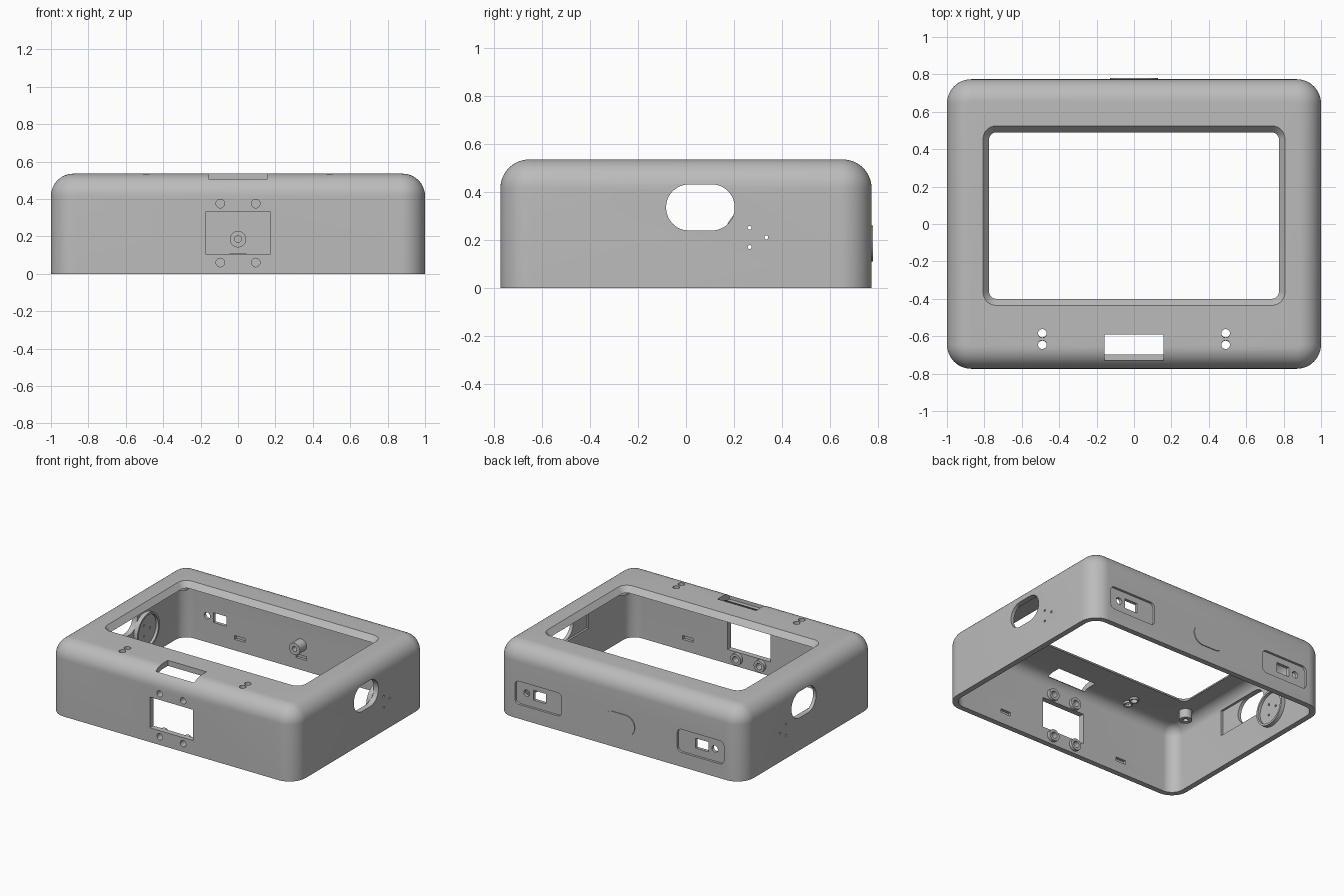
import bpy, bmesh, math
from mathutils import Vector

if "Cube" in bpy.data.objects:
    bpy.data.objects.remove(bpy.data.objects["Cube"], do_unlink=True)

grey = bpy.data.materials.new("light grey plastic")
grey.use_nodes = True
GREY = (0.5, 0.5, 0.5, 1)
grey.diffuse_color = GREY
grey.node_tree.nodes["Principled BSDF"].inputs["Base Color"].default_value = GREY

# Local (u, v, depth) to world, for parts facing each way
AXES = {"top": lambda u, v, w: (u, v, w),
        "front": lambda u, v, w: (u, w, v),
        "side": lambda u, v, w: (w, u, v)}


def ring(cu, cv, hu, hv, r, w, n=12):
    """Rounded rectangle outline; a circle when r equals both halves."""
    pts = []
    for k, (su, sv) in enumerate(((1, 1), (-1, 1), (-1, -1), (1, -1))):
        for i in range(n + 1):
            a = (k + i / n) * math.pi / 2
            pts.append((cu + su * (hu - r) + r * math.cos(a),
                        cv + sv * (hv - r) + r * math.sin(a), w))
    return pts


def loft(name, axis, rings, hollow=False):
    bm = bmesh.new()
    loops = [[bm.verts.new(AXES[axis](*p)) for p in pts] for pts in rings]
    pairs = list(zip(loops, loops[1:]))
    if hollow:
        pairs.append((loops[-1], loops[0]))
    else:
        bm.faces.new(loops[0])
        bm.faces.new(loops[-1])
    for a, b in pairs:
        for i in range(len(a)):
            j = (i + 1) % len(a)
            bm.faces.new((a[i], a[j], b[j], b[i]))
    bmesh.ops.remove_doubles(bm, verts=bm.verts, dist=1e-5)
    bmesh.ops.recalc_face_normals(bm, faces=bm.faces)
    me = bpy.data.meshes.new(name)
    bm.to_mesh(me)
    bm.free()
    me.materials.append(grey)
    ob = bpy.data.objects.new(name, me)
    bpy.context.scene.collection.objects.link(ob)
    return ob


def prism(name, axis, cu, cv, hu, hv, r, w0, w1):
    return loft(name, axis, [ring(cu, cv, hu, hv, r, w) for w in (w0, w1)])


def disc(name, axis, cu, cv, r, w0, w1):
    return prism(name, axis, cu, cv, r, r, r, w0, w1)


def tube(name, axis, cu, cv, r_out, r_in, w0, w1):
    steps = ((r_out, w0), (r_out, w1), (r_in, w1), (r_in, w0))
    return loft(name, axis, [ring(cu, cv, r, r, r, w) for r, w in steps], hollow=True)


def cut(ob, cutters):
    """Subtract the cutters, bake the result and drop the cutters."""
    for c in cutters:
        c.hide_render = True
        m = ob.modifiers.new("cut", 'BOOLEAN')
        m.operation, m.solver, m.object = 'DIFFERENCE', 'EXACT', c
    dg = bpy.context.evaluated_depsgraph_get()
    me = bpy.data.meshes.new_from_object(ob.evaluated_get(dg))
    ob.modifiers.clear()
    ob.data = me
    for c in cutters:
        bpy.data.objects.remove(c, do_unlink=True)


HX, HY, TOP, WALL, FILLET = 1.0, 0.774, 0.535, 0.04, 0.12


def rounded_case(name, inset, base):
    """Box with rounded corners and a filleted top edge."""
    hx, hy, f = HX - inset, HY - inset, FILLET - inset
    r = f + 0.01
    rings = [ring(0, 0, hx, hy, r, base)]
    for i in range(13):
        a = i / 12 * math.pi / 2
        d = f * (1 - math.cos(a))
        rings.append(ring(0, 0, hx - d, hy - d, r - d, TOP - FILLET + f * math.sin(a)))
    return loft(name, "top", rings)


case = rounded_case("case_shell", 0, 0)
cutters = [rounded_case("cavity", WALL, -0.1)]

# Screen window with a chamfered edge
WY = 0.045
cutters.append(loft("window", "top", [
    ring(0, WY, 0.775, 0.445, 0.04, 0.3), ring(0, WY, 0.775, 0.445, 0.04, 0.495),
    ring(0, WY, 0.807, 0.48, 0.07, TOP), ring(0, WY, 0.807, 0.48, 0.07, 0.7)]))

# Top slot and front opening
cutters.append(prism("top_slot", "top", 0, -0.66, 0.157, 0.07, 0, 0.481, 0.7))
cutters.append(prism("front_opening", "front", 0, 0.218, 0.175, 0.113, 0, -0.9, -0.6))

DOTS = ((0.265, 0.25), (0.265, 0.17), (0.335, 0.21))


def dot_cutters(s):
    return [disc("dot", "side", y, z, 0.008, s * 0.85, s * 1.1) for y, z in DOTS]


for s in (-1, 1):
    # Paired holes in the top, screw holes in the front
    for y in (-0.585, -0.645):
        cutters.append(disc("top_hole", "top", s * 0.49, y, 0.023, 0.4, 0.7))
    for z in (0.06, 0.375):
        cutters.append(disc("screw_hole", "front", s * 0.095, z, 0.023, -0.9, -0.6))
    # Oval side openings with a shallow inner recess
    cutters.append(prism("side_oval", "side", 0.06, 0.335, 0.143, 0.096, 0.095, s * 0.8, s * 1.1))
    cutters.append(prism("side_recess", "side", -0.11, 0.335, 0.13, 0.096, 0, s * 0.9, s * 0.975))
    cutters += dot_cutters(s)
    # Rear connector pockets with a port and a jack hole
    cutters.append(prism("rear_pocket", "front", s * 0.66, 0.19, 0.19, 0.085, 0.035, 0.757, 0.9))
    cutters.append(prism("rear_port", "front", s * 0.66, 0.195, 0.052, 0.036, 0, 0.6, 0.9))
    cutters.append(disc("rear_jack", "front", s * 0.765, 0.195, 0.024, 0.6, 0.9))
    # Snap slots inside the front wall
    cutters.append(prism("snap_slot", "front", s * 0.5, 0.095, 0.042, 0.014, 0, -0.755, -0.6))
# Snap slots inside the rear wall
for x in (-0.5, 0, 0.5):
    cutters.append(prism("snap_slot", "front", x, 0.095, 0.042, 0.014, 0, 0.6, 0.755))
cut(case, cutters)

parts = [case]
# Rear boss inside and low raised pad outside
parts.append(tube("rear_boss", "front", 0, 0.185, 0.044, 0.018, 0.655, 0.738))
parts.append(prism("rear_pad", "front", 0, 0.185, 0.127, 0.075, 0.074, 0.76, 0.78))

for s, side in ((-1, "right"), (1, "left")):
    # Round cup on each side wall
    w0, w1 = s * 0.965, s * 0.93
    cup = loft(side + "_cup", "side", [
        ring(0.29, 0.21, r, r, r, w)
        for r, w in ((0.13, w0), (0.13, w1), (0.115, w1), (0.115, s * 0.95))])
    cut(cup, dot_cutters(s))
    parts.append(cup)
    # Collars behind the front screw holes and the top holes
    for z in (0.06, 0.375):
        parts.append(tube(side + "_screw_collar", "front", s * 0.095, z, 0.042, 0.023, -0.737, -0.71))
    for y in (-0.583, -0.647):
        parts.append(tube(side + "_top_collar", "top", s * 0.49, y, 0.032, 0.023, 0.48, 0.497))
    # Hanging corner bosses
    for y in (-0.49, 0.58):
        parts.append(tube(side + "_corner_boss", "top", s * 0.86, y, 0.044, 0.018, 0.43, 0.505))

# Smooth the rounded surfaces, keep the edges crisp
bpy.ops.object.select_all(action='DESELECT')
for ob in parts:
    ob.select_set(True)
bpy.context.view_layer.objects.active = case
bpy.ops.object.shade_smooth_by_angle(angle=math.radians(25))
